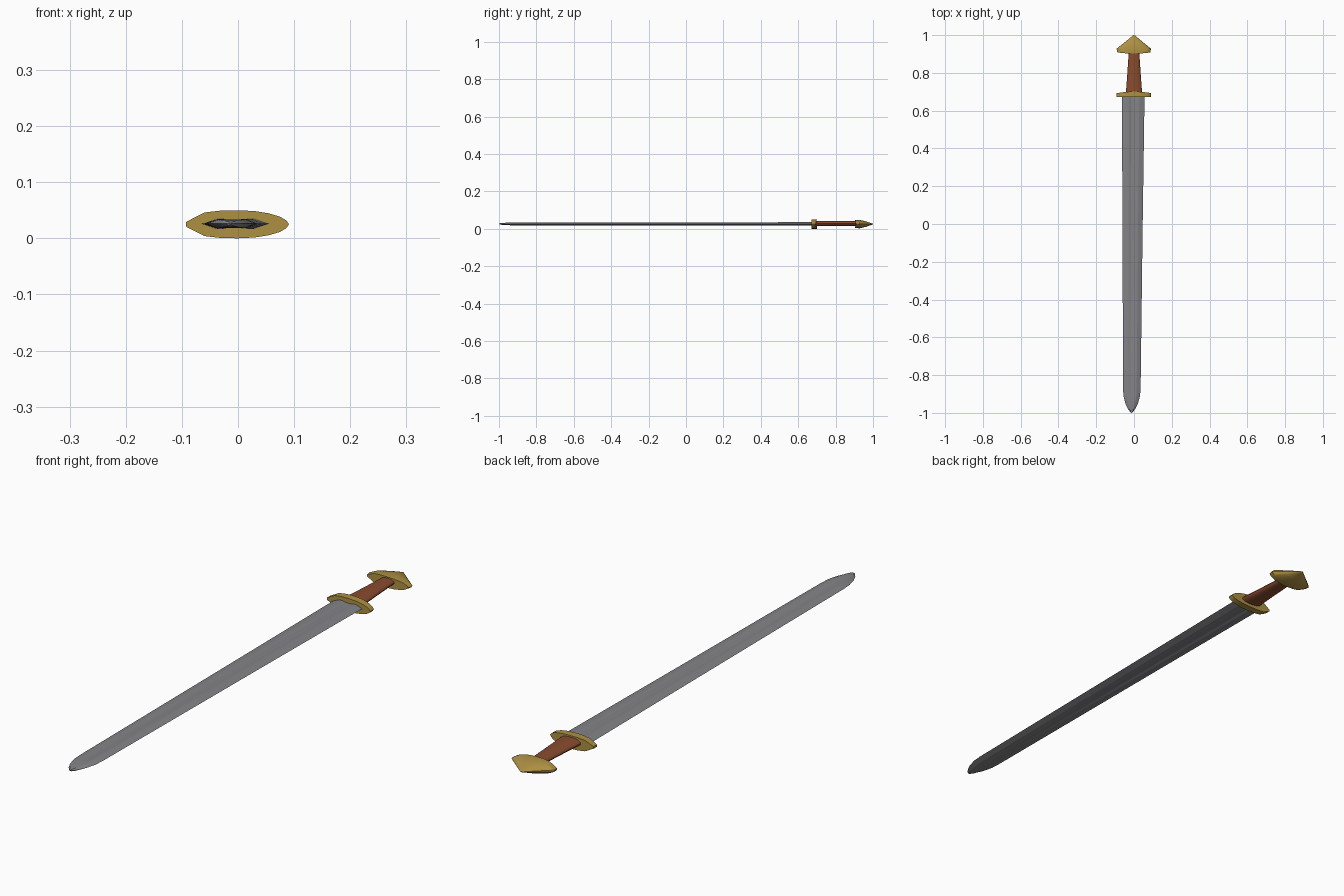
import bpy, bmesh, math

if "Cube" in bpy.data.objects:
    bpy.data.objects.remove(bpy.data.objects["Cube"])

ZC = 0.025  # height of the sword's long axis


def material(name, rgb):
    m = bpy.data.materials.new(name)
    m.diffuse_color = (*rgb, 1)
    m.use_nodes = True
    m.node_tree.nodes["Principled BSDF"].inputs["Base Color"].default_value = m.diffuse_color
    return m


steel = material("steel grey", (0.23, 0.23, 0.245))
gold = material("aged gold", (0.42, 0.28, 0.055))
leather = material("brown leather", (0.25, 0.07, 0.027))


def loft(name, rings, mat, angle=30):
    """Skin a list of equal-length rings of points and cap both ends."""
    bm = bmesh.new()
    vs = [[bm.verts.new(p) for p in r] for r in rings]
    n = len(vs[0])
    for a, b in zip(vs, vs[1:]):
        for i in range(n):
            j = (i + 1) % n
            bm.faces.new((a[i], a[j], b[j], b[i]))
    bm.faces.new(vs[0])
    bm.faces.new(vs[-1])
    bmesh.ops.remove_doubles(bm, verts=bm.verts[:], dist=1e-5)
    bmesh.ops.recalc_face_normals(bm, faces=bm.faces[:])
    me = bpy.data.meshes.new(name)
    bm.to_mesh(me)
    bm.free()
    me.materials.append(mat)
    ob = bpy.data.objects.new(name, me)
    bpy.context.collection.objects.link(ob)
    bpy.ops.object.select_all(action='DESELECT')
    ob.select_set(True)
    bpy.context.view_layer.objects.active = ob
    bpy.ops.object.shade_smooth_by_angle(angle=math.radians(angle))
    return ob


# Blade: bevelled section with a shallow fuller on both faces
def blade_ring(y, left, right, t, fuller):
    c, h = (left + right) / 2, (right - left) / 2
    top = [(-1, 0), (-0.55, t), (-0.36, t), (-0.2, t - fuller),
           (0.2, t - fuller), (0.36, t), (0.55, t)]
    section = top + [(1, 0)] + [(u, -w) for u, w in reversed(top[1:])]
    return [(c + u * h, y, ZC + 0.001 + w) for u, w in section]


blade = [(0.69, -0.064, 0.056, 0.009, 0.003),
         (0.0, -0.061, 0.046, 0.0085, 0.003),
         (-0.87, -0.058, 0.035, 0.008, 0.003),
         (-0.91, -0.056, 0.032, 0.0078, 0.0),
         (-0.95, -0.046, 0.021, 0.007, 0.0),
         (-0.98, -0.032, 0.006, 0.0055, 0.0),
         (-0.995, -0.020, -0.006, 0.0035, 0.0),
         (-1.0, -0.0135, -0.0125, 0.001, 0.0)]
loft("blade", [blade_ring(*s) for s in blade], steel, 15)

# Half outline shared by guard and pommel: blunt left end, rounded right end
half = [(-0.093, 0.004), (-0.06, 0.021), (-0.03, 0.0245), (0.0, 0.025),
        (0.03, 0.0235), (0.055, 0.0195), (0.075, 0.0135), (0.086, 0.007)]
outline = half + [(0.091, 0.0)] + [(x, -z) for x, z in reversed(half)]


def outline_ring(y, sx, sz, bow=0.0):
    return [(x * sx, y + bow * (x / 0.09) ** 2, ZC + z * sz) for x, z in outline]


# Guard: plate with slightly drooping ends
loft("guard", [outline_ring(0.672, 1, 1), outline_ring(0.701, 1, 1, -0.008)], gold)

# Pommel: wide base rising to a peak
loft("pommel", [outline_ring(0.902, 0.95, 0.84, 0.006),
                outline_ring(0.928, 0.99, 0.9),
                outline_ring(0.963, 0.52, 0.58),
                outline_ring(1.0, 0.03, 0.06)], gold)


# Grip: tapered oval
def oval(y, rx, rz, n=20):
    return [(rx * math.cos(2 * math.pi * i / n), y,
             ZC + 0.003 + rz * math.sin(2 * math.pi * i / n)) for i in range(n)]


loft("grip", [oval(0.695, 0.043, 0.0145), oval(0.8, 0.035, 0.0135),
              oval(0.91, 0.028, 0.0125)], leather)
